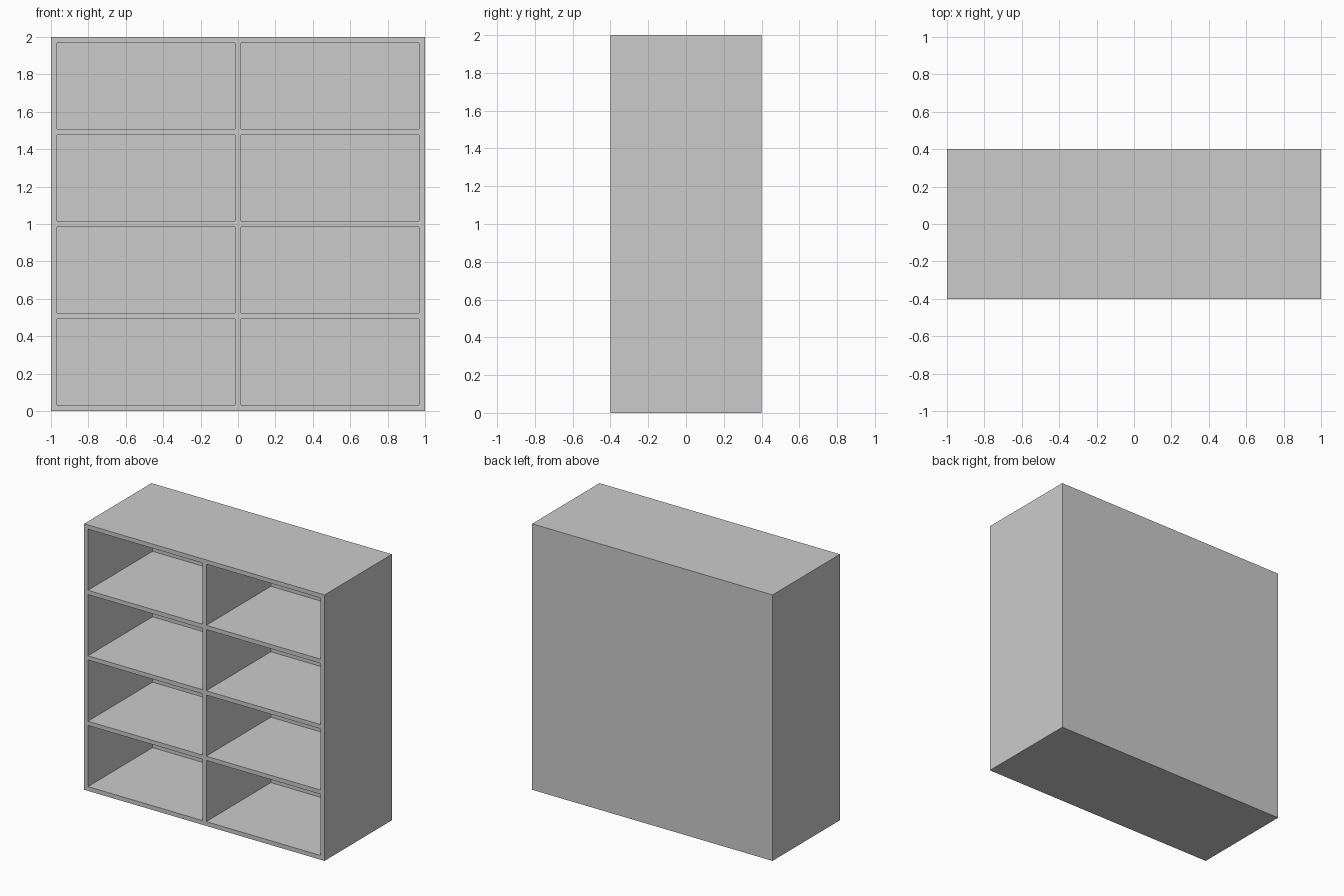
import bpy

if "Cube" in bpy.data.objects:
    bpy.data.objects.remove(bpy.data.objects["Cube"])

W, D, H = 2.0, 0.8, 2.0          # overall width, depth, height
T = 0.032                        # board thickness
COLS, ROWS = 2, 4
CELL_W = (W - T * (COLS + 1)) / COLS
CELL_H = (H - T * (ROWS + 1)) / ROWS


def box(name, x, y, z):
    """Box from (min, max) pairs on each axis."""
    bpy.ops.mesh.primitive_cube_add(size=1, location=[(a + b) / 2 for a, b in (x, y, z)])
    ob = bpy.context.object
    ob.name = name
    ob.scale = [b - a for a, b in (x, y, z)]
    bpy.ops.object.transform_apply(location=True, rotation=False, scale=True)
    return ob


# Solid cabinet block
cabinet = box("shelf_cabinet", (-W / 2, W / 2), (-D / 2, D / 2), (0, H))

# One compartment, repeated over columns and rows; it stops short of the back panel
x0 = -W / 2 + T
cutter = box("compartment_cutter", (x0, x0 + CELL_W), (-D / 2 - 0.1, D / 2 - T), (T, T + CELL_H))
for count, offset in ((COLS, (CELL_W + T, 0, 0)), (ROWS, (0, 0, CELL_H + T))):
    arr = cutter.modifiers.new("repeat", 'ARRAY')
    arr.count = count
    arr.use_relative_offset = False
    arr.use_constant_offset = True
    arr.constant_offset_displace = offset

# Hollow out the compartments, leaving sides, divider, shelves and back
cut = cabinet.modifiers.new("compartments", 'BOOLEAN')
cut.operation = 'DIFFERENCE'
cut.solver = 'EXACT'
cut.object = cutter
bpy.context.view_layer.objects.active = cabinet
bpy.ops.object.modifier_apply(modifier=cut.name)
bpy.data.objects.remove(cutter, do_unlink=True)
